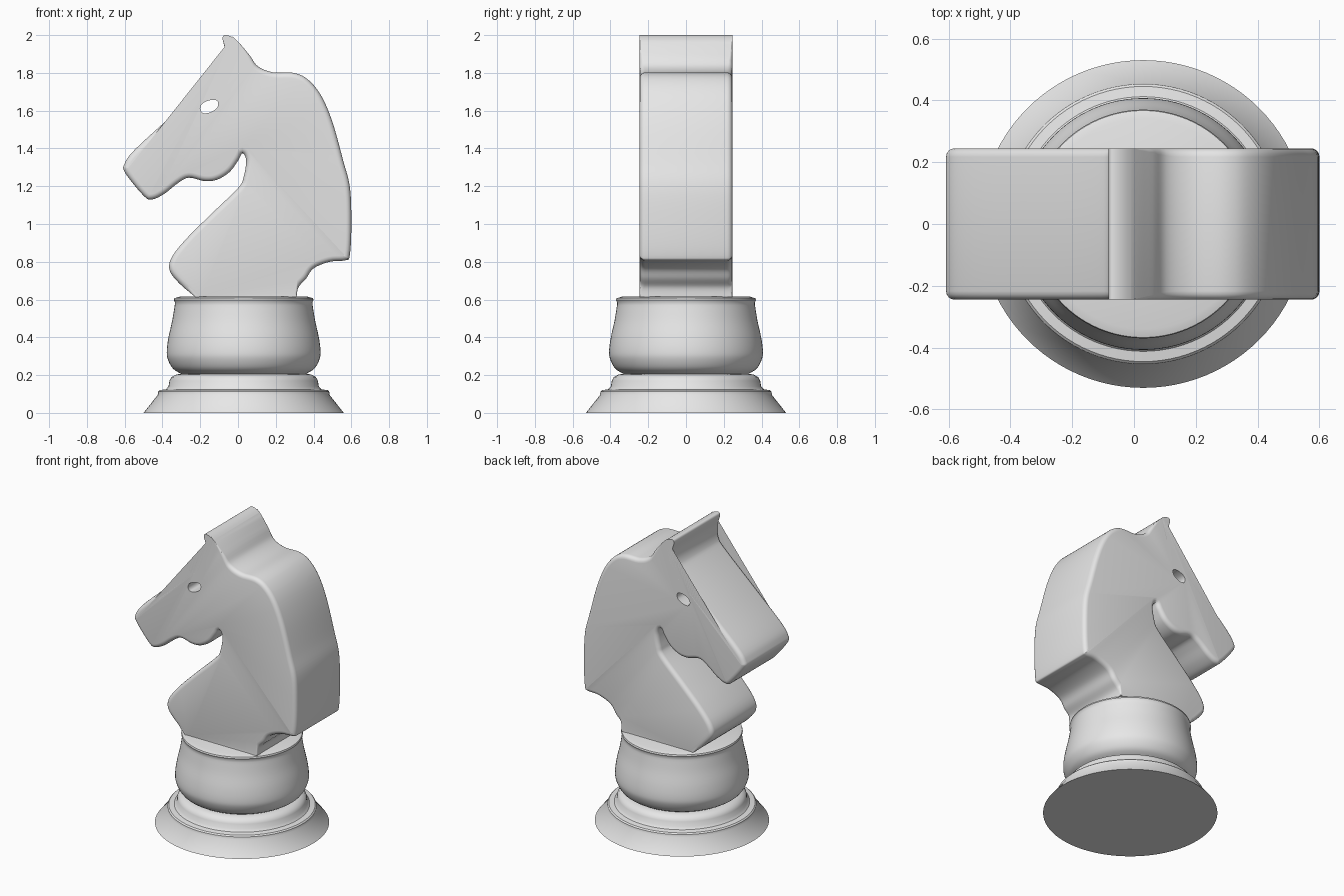
import bpy
import bmesh
import math
from mathutils import Vector

cube = bpy.data.objects.get("Cube")
if cube:
    bpy.data.objects.remove(cube, do_unlink=True)

HALF_DEPTH = 0.245
AXIS_X = 0.03

grey = bpy.data.materials.new("plain grey")
grey.use_nodes = True
grey.diffuse_color = (0.8, 0.8, 0.8, 1)
grey.node_tree.nodes["Principled BSDF"].inputs["Base Color"].default_value = grey.diffuse_color


def smooth_path(points, closed=False, steps=5):
    """Sample a Catmull-Rom curve through the points."""
    pts = [Vector(p) for p in points]
    count = len(pts)

    def at(i):
        return pts[i % count] if closed else pts[min(max(i, 0), count - 1)]

    path = []
    for i in range(count if closed else count - 1):
        a, b, c, d = (at(i + k) for k in (-1, 0, 1, 2))
        for s in range(steps):
            t = s / steps
            path.append(b + (c - a) * t / 2
                        + (a * 2 - b * 5 + c * 4 - d) * t * t / 2
                        + (b * 3 - a - c * 3 + d) * t ** 3 / 2)
    return path if closed else path + [pts[-1]]


def add_object(name, bm):
    bmesh.ops.recalc_face_normals(bm, faces=bm.faces)
    mesh = bpy.data.meshes.new(name)
    bm.to_mesh(mesh)
    bm.free()
    mesh.materials.append(grey)
    obj = bpy.data.objects.new(name, mesh)
    bpy.context.collection.objects.link(obj)
    return obj


def extrude_outline(path, half_depth):
    """Solid slab along y from an outline in x and z."""
    bm = bmesh.new()
    front = bm.faces.new([bm.verts.new((p.x, -half_depth, p.y)) for p in path])
    back = bmesh.ops.extrude_face_region(bm, geom=[front], use_keep_orig=True)["geom"]
    moved = [v for v in back if isinstance(v, bmesh.types.BMVert)]
    bmesh.ops.translate(bm, verts=moved, vec=(0, 2 * half_depth, 0))
    return bm


def shade(obj, degrees):
    bpy.ops.object.select_all(action="DESELECT")
    obj.select_set(True)
    bpy.context.view_layer.objects.active = obj
    bpy.ops.object.shade_smooth_by_angle(angle=math.radians(degrees))


def apply_modifiers(obj):
    graph = bpy.context.evaluated_depsgraph_get()
    mesh = bpy.data.meshes.new_from_object(obj.evaluated_get(graph))
    obj.modifiers.clear()
    obj.data = mesh


# Turned base
base_profile = [(0.53, 0), (0.455, 0.095), (0.453, 0.112), (0.445, 0.12),
                (0.412, 0.125), (0.398, 0.14), (0.393, 0.17), (0.382, 0.19),
                (0.355, 0.204), (0.33, 0.206)]
bulb_profile = smooth_path([(0.33, 0.206), (0.375, 0.235), (0.402, 0.285), (0.407, 0.33),
                            (0.398, 0.4), (0.378, 0.49), (0.365, 0.57)], steps=4)
lip_profile = [(0.364, 0.585), (0.37, 0.597), (0.367, 0.607), (0.34, 0.615)]


def lathe(name, profile, sides=96):
    bm = bmesh.new()
    rings = []
    for radius, z in profile:
        rings.append([bm.verts.new((AXIS_X + radius * math.cos(math.tau * k / sides),
                                    radius * math.sin(math.tau * k / sides), z))
                      for k in range(sides)])
    for low, high in zip(rings, rings[1:]):
        for k in range(sides):
            n = (k + 1) % sides
            bm.faces.new((low[k], low[n], high[n], high[k]))
    bm.faces.new(rings[0])
    bm.faces.new(rings[-1])
    return add_object(name, bm)


shade(lathe("base_foot", base_profile), 35)
shade(lathe("base_bulb", [tuple(p) for p in bulb_profile] + lip_profile), 35)

# Horse head outline: chest, throat, muzzle, ear, mane, back of neck
head_points = [
    (-.225, .613), (-.31, .685), (-.362, .755), (-.35, .825), (-.275, .92), (-.15, 1.045),
    (0, 1.19), (.03, 1.25), (.043, 1.335), (.024, 1.375), (0, 1.335), (-.045, 1.275),
    (-.11, 1.235), (-.175, 1.227), (-.26, 1.245), (-.32, 1.215), (-.39, 1.16),
    (-.455, 1.13), (-.5, 1.15), (-.597, 1.27), (-.6, 1.32), (-.545, 1.395),
    (-.36, 1.565), (-.135, 1.77), (-.08, 1.835), (-.067, 1.91), (-.082, 1.985),
    (-.06, 2), (-.01, 1.975), (.06, 1.895), (.105, 1.835), (.185, 1.803),
    (.295, 1.8), (.37, 1.765), (.44, 1.68), (.5, 1.54), (.557, 1.335), (.593, 1.19),
    (.6, .99), (.592, .835), (.57, .808), (.485, .8), (.4, .765), (.36, .71),
    (.32, .665), (.31, .613)]

bm = extrude_outline(smooth_path(head_points), HALF_DEPTH)
# Rounded rims that fade out toward the ear tip and stop at the flat underside
weight = bm.edges.layers.float.new("bevel_weight_edge")
for edge in bm.edges:
    a, b = (v.co for v in edge.verts)
    if abs(a.y - b.y) < 0.01:
        z = (a.z + b.z) / 2
        fade = min((1.97 - z) / 0.15, (z - 0.613) / 0.06)
        edge[weight] = min(max(fade, 0), 1)
head = add_object("horse_head", bm)

rim = head.modifiers.new("rim", "BEVEL")
rim.limit_method = "WEIGHT"
rim.width = 0.028
rim.segments = 4
rim.use_clamp_overlap = False
rim.loop_slide = False
apply_modifiers(head)

# Eye hole through the head
eye_points = [(-.2, 1.612), (-.185, 1.64), (-.14, 1.657), (-.108, 1.65),
              (-.11, 1.617), (-.145, 1.592), (-.185, 1.587)]
eye = add_object("eye_cutter", extrude_outline(smooth_path(eye_points, closed=True), 0.4))
eye.hide_render = True
eye.hide_viewport = True
hole = head.modifiers.new("eye_hole", "BOOLEAN")
hole.operation = "DIFFERENCE"
hole.solver = "EXACT"
hole.object = eye
apply_modifiers(head)
shade(head, 35)
